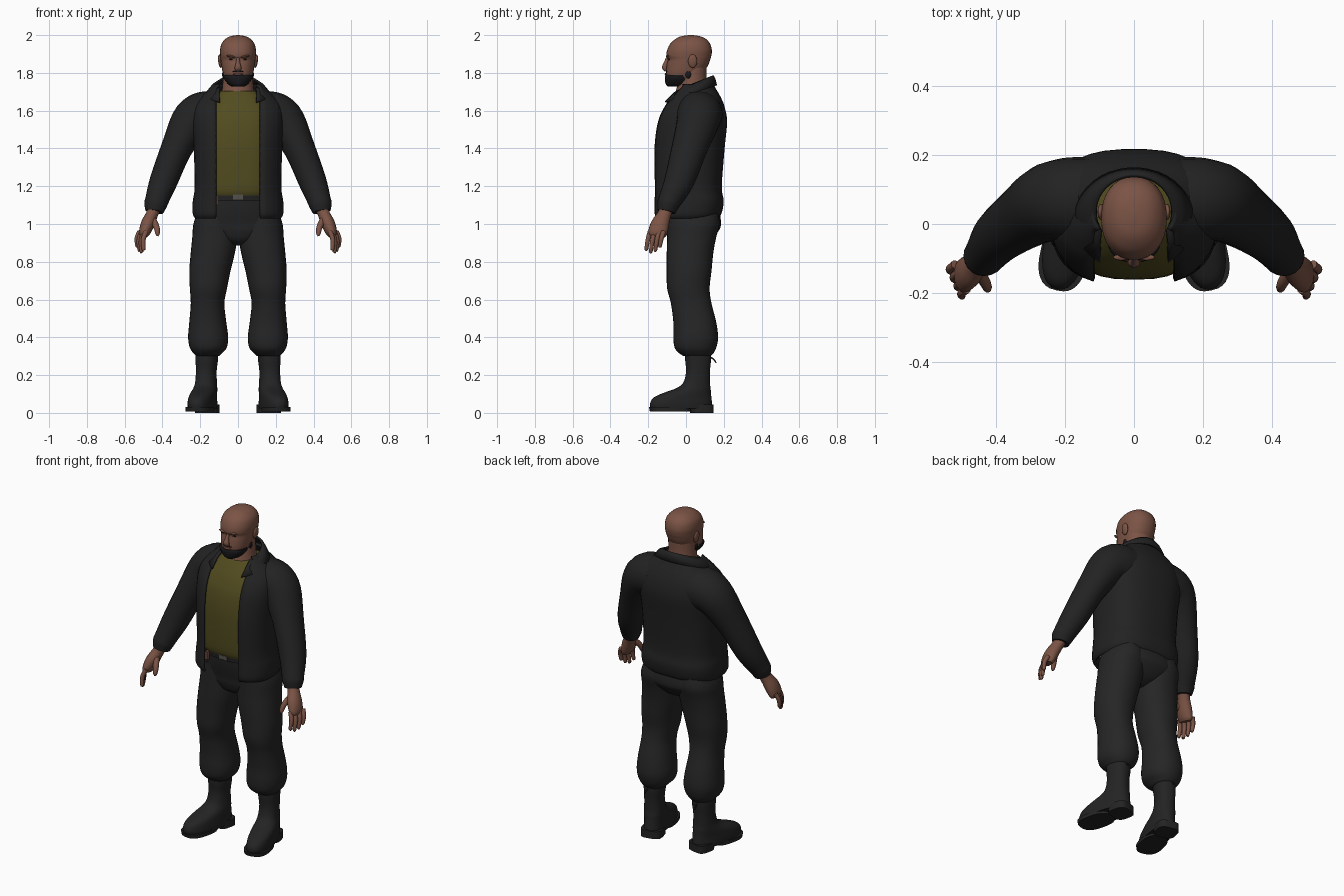
import bpy, bmesh
from math import sin, cos, asin, pi, radians, copysign
from mathutils import Vector, Matrix

if "Cube" in bpy.data.objects:
    bpy.data.objects.remove(bpy.data.objects["Cube"])


def paint(name, r, g, b):
    m = bpy.data.materials.new(name)
    m.use_nodes = True
    m.diffuse_color = (r, g, b, 1)
    bsdf = next(n for n in m.node_tree.nodes if n.type == "BSDF_PRINCIPLED")
    bsdf.inputs["Base Color"].default_value = (r, g, b, 1)
    bsdf.inputs["Roughness"].default_value = 0.8
    return m


SKIN = paint("brown skin", 0.2, 0.088, 0.06)
LIP = paint("dark lip", 0.13, 0.05, 0.04)
JACKET = paint("black jacket cloth", 0.016, 0.016, 0.016)
TROUSER = paint("charcoal trouser cloth", 0.019, 0.019, 0.02)
BOOT = paint("boot leather", 0.017, 0.017, 0.017)
SHIRT = paint("olive shirt cloth", 0.085, 0.072, 0.014)
HAIR = paint("black hair", 0.01, 0.01, 0.012)
METAL = paint("buckle metal", 0.09, 0.08, 0.07)


def finish(name, bm, mat, outward=True):
    if outward:
        bmesh.ops.recalc_face_normals(bm, faces=bm.faces)
    me = bpy.data.meshes.new(name)
    bm.to_mesh(me)
    bm.free()
    me.materials.append(mat)
    ob = bpy.data.objects.new(name, me)
    bpy.context.collection.objects.link(ob)
    bpy.ops.object.select_all(action="DESELECT")
    bpy.context.view_layer.objects.active = ob
    ob.select_set(True)
    bpy.ops.object.shade_smooth_by_angle(angle=radians(50))
    return ob


def smooth_rows(rows, steps=4):
    """Catmull-Rom interpolation of parameter rows."""
    out = []
    for i in range(len(rows) - 1):
        a, b, c, d = (rows[max(0, min(len(rows) - 1, i + k))] for k in (-1, 0, 1, 2))
        for s in range(steps):
            t = s / steps
            out.append([q + 0.5 * t * (r - p + t * (2 * p - 5 * q + 4 * r - w + t * (3 * (q - r) + w - p)))
                        for p, q, r, w in zip(a, b, c, d)])
    return out + [list(rows[-1])]


def loft(name, rings, mat, closed=True, thick=0.0, matrix=None):
    bm = bmesh.new()
    vs = [[bm.verts.new(p) for p in ring] for ring in rings]
    n = len(vs[0])
    for a, b in zip(vs, vs[1:]):
        for i in range(n if closed else n - 1):
            j = (i + 1) % n
            bm.faces.new((a[i], a[j], b[j], b[i]))
    if closed:
        bm.faces.new(vs[0])
        bm.faces.new(vs[-1])
    if matrix:
        bm.transform(matrix)
    ob = finish(name, bm, mat, closed)
    if thick:
        mod = ob.modifiers.new("cloth thickness", "SOLIDIFY")
        mod.thickness = thick
    return ob


def power(v, p):
    return copysign(abs(v) ** (2 / p), v)


def oval(x0, x1, y0, y1, z, p=2.0, gap=None, n=32):
    """Superellipse outline; gap leaves an opening of that half width at the front."""
    cx, cy, rx, ry = (x0 + x1) / 2, (y0 + y1) / 2, (x1 - x0) / 2, (y1 - y0) / 2
    a = asin(min(0.85, gap / rx) ** (p / 2)) if gap else 0
    span = (2 * pi - 2 * a) / (n if gap is None else n - 1)
    return [Vector((cx + rx * power(cos(t), p), cy + ry * power(sin(t), p), z))
            for t in (-pi / 2 + a + span * i for i in range(n))]


def stack(name, rows, mat, p=2.0, gap=None, thick=0.0, matrix=None):
    """Rows are z, x0, x1, y0, y1."""
    rings = [oval(*r[1:], r[0], p, gap) for r in smooth_rows(rows)]
    return loft(name, rings, mat, gap is None, thick, matrix)


def body(name, rows, mat, **kw):
    """Rows are z, half width, front, back."""
    return stack(name, [(z, -w, w, f, b) for z, w, f, b in rows], mat, **kw)


def tube(name, rows, mat, matrix=None, n=20):
    """Rows are x, y, z, upper radius, depth radius along a limb."""
    rows = smooth_rows(rows)
    pts = [Vector(r[:3]) for r in rows]
    rings = []
    for i, r in enumerate(rows):
        d = (pts[min(i + 1, len(pts) - 1)] - pts[max(i - 1, 0)]).normalized()
        v = Vector((0, 1, 0))
        v = (v - d * v.dot(d)).normalized()
        u = d.cross(v)
        rings.append([pts[i] + u * r[3] * cos(2 * pi * k / n) + v * r[4] * sin(2 * pi * k / n)
                      for k in range(n)])
    return loft(name, rings, mat, matrix=matrix)


def blob(name, loc, size, mat, tilt=0.0):
    bm = bmesh.new()
    bmesh.ops.create_uvsphere(bm, u_segments=16, v_segments=10, radius=1)
    bm.transform(Matrix.Translation(loc) @ Matrix.Rotation(tilt, 4, "Y") @ Matrix.Diagonal((*size, 1)))
    return finish(name, bm, mat)


def box(name, loc, size, mat):
    bm = bmesh.new()
    bmesh.ops.create_cube(bm, size=1)
    bm.transform(Matrix.Translation(loc) @ Matrix.Diagonal((*size, 1)))
    return finish(name, bm, mat)


# Head, neck and face
body("head", [(1.732, .035, -.095, -.02), (1.76, .064, -.102, .04), (1.8, .08, -.105, .09),
              (1.84, .088, -.102, .117), (1.87, .092, -.097, .128), (1.89, .094, -.104, .134),
              (1.92, .095, -.1, .137), (1.955, .087, -.083, .127), (1.98, .066, -.055, .105),
              (1.994, .04, -.025, .075), (2.0, .006, .015, .035)], SKIN, p=2.2)
body("neck", [(1.64, .1, -.07, .13), (1.7, .086, -.055, .12), (1.76, .08, -.04, .11),
              (1.84, .078, -.03, .11)], SKIN)
tube("nose", [(0, -.096, 1.878, .008, .01), (0, -.107, 1.85, .012, .012), (0, -.113, 1.828, .018, .014),
              (0, -.106, 1.812, .015, .008)], SKIN)
body("beard", [(1.727, .03, -.095, .0), (1.74, .052, -.107, .025), (1.765, .072, -.112, .03),
               (1.782, .078, -.111, .032), (1.79, .079, -.104, .032)], HAIR, p=2.3)
blob("lips", (0, -.105, 1.793), (.026, .008, .007), LIP)
blob("moustache", (0, -.102, 1.807), (.03, .006, .0035), HAIR)
for s, side in ((1, "left"), (-1, "right")):
    blob(side + "_eye", (s * .036, -.089, 1.872), (.013, .005, .004), HAIR)
    blob(side + "_brow", (s * .036, -.097, 1.887), (.025, .009, .006), SKIN, -s * .2)
    blob(side + "_ear", (s * .095, .035, 1.862), (.01, .024, .036), SKIN, s * .12)
    blob(side + "_sideburn", (s * .076, .012, 1.792), (.008, .015, .022), HAIR)

# Shirt and open jacket
body("shirt", [(1.15, .19, -.142, .14), (1.2, .2, -.155, .15), (1.4, .2, -.162, .16),
               (1.53, .2, -.148, .16), (1.61, .18, -.118, .15), (1.67, .135, -.082, .14),
               (1.705, .105, -.055, .13)], SHIRT, p=2.6)
body("jacket", [(1.03, .228, -.165, .165), (1.055, .24, -.178, .188), (1.12, .24, -.178, .2),
                (1.2, .23, -.178, .19), (1.4, .235, -.18, .205), (1.54, .245, -.16, .218),
                (1.62, .235, -.125, .205), (1.67, .2, -.09, .185), (1.705, .16, -.068, .165),
                (1.74, .12, -.05, .145)], JACKET, p=2.6, gap=.118, thick=.012)
collar = []
for w, f, b, z_front, z_back in ((.175, -.14, .165, 1.64, 1.735), (.14, -.1, .155, 1.685, 1.772),
                                 (.112, -.075, .145, 1.7, 1.788)):
    ring = oval(-w, w, f, b, 0, gap=.1)
    for q in ring:
        q.z = z_front + (z_back - z_front) * (q.y - f) / (b - f)
    collar.append(ring)
loft("collar", collar, JACKET, closed=False, thick=.01)

# Hips and belt
body("hips", [(.885, .03, -.02, .07), (.91, .11, -.075, .125), (.96, .2, -.098, .17),
              (1.0, .228, -.105, .185), (1.08, .21, -.125, .175), (1.16, .185, -.135, .15)],
     TROUSER, p=2.3)
body("belt", [(1.125, .195, -.14, .155), (1.16, .192, -.144, .152)], BOOT, p=2.3)
box("belt_buckle", (0, -.143, 1.143), (.055, .008, .026), METAL)
box("belt_tag", (-.113, -.135, 1.125), (.014, .02, .05), SKIN)

# Limbs, built once per side
for s, side in ((1, "left"), (-1, "right")):
    flip = Matrix.Diagonal((s, 1, 1, 1))
    tube(side + "_sleeve", [(.13, .07, 1.585, .12, .125), (.2, .07, 1.572, .122, .122),
                            (.255, .06, 1.53, .107, .112), (.325, .018, 1.4, .083, .095),
                            (.393, -.035, 1.23, .074, .08), (.43, -.085, 1.125, .062, .062),
                            (.437, -.095, 1.1, .06, .058), (.443, -.103, 1.065, .048, .048)],
         JACKET, flip)
    # Hand with four fingers and a thumb
    tube(side + "_palm", [(.44, -.1, 1.09, .034, .036), (.456, -.115, 1.05, .032, .036),
                          (.478, -.137, 1.0, .036, .048), (.495, -.15, .955, .03, .05),
                          (.5, -.154, .935, .02, .042)], SKIN, flip)
    for k, (name, reach) in enumerate((("index", .088), ("middle", .1), ("ring", .092), ("little", .072))):
        x, y = .487 + k * .011, -.19 + k * .024
        tube(f"{side}_{name}_finger",
             [(x, y, .96, .013, .013), (x + .015, y - .012, .96 - reach * .5, .0125, .0125),
              (x + .013, y - .02, .955 - reach, .01, .01), (x + .012, y - .021, .948 - reach, .004, .004)],
             SKIN, flip, 10)
    tube(side + "_thumb", [(.455, -.135, 1.03, .018, .018), (.432, -.172, .985, .016, .016),
                           (.426, -.188, .95, .012, .012), (.427, -.191, .936, .005, .005)], SKIN, flip, 10)
    # Baggy trouser leg gathered into the boot
    stack(side + "_trouser_leg", [(.3, .1, .22, -.01, .13), (.315, .085, .235, -.035, .145),
                                  (.345, .06, .255, -.06, .16), (.4, .052, .264, -.067, .17),
                                  (.48, .062, .258, -.067, .16), (.58, .072, .25, -.08, .135),
                                  (.66, .058, .255, -.1, .125), (.75, .04, .258, -.102, .135),
                                  (.85, .016, .25, -.102, .145), (.93, .004, .242, -.1, .16),
                                  (1.0, .004, .236, -.1, .178), (1.06, .02, .215, -.1, .17)],
          TROUSER, p=2.2, matrix=flip)
    # Boot turned outward about the ankle
    pivot = Vector((.165, .07, 0))
    turn = flip @ Matrix.Translation(pivot) @ Matrix.Rotation(radians(13), 4, "Z") @ Matrix.Translation(-pivot)
    stack(side + "_boot", [(.022, .098, .232, -.193, .135), (.05, .098, .234, -.196, .138),
                           (.08, .1, .232, -.178, .135), (.105, .102, .23, -.125, .132),
                           (.13, .106, .226, -.055, .13), (.16, .11, .222, -.015, .126),
                           (.22, .113, .22, .0, .126), (.28, .106, .222, -.004, .132),
                           (.33, .106, .222, -.004, .132)], BOOT, p=2.3, matrix=turn)
    stack(side + "_boot_sole", [(.008, .094, .236, -.195, .02), (.03, .094, .236, -.2, .02)],
          BOOT, p=2.6, matrix=turn)
    stack(side + "_boot_heel", [(0, .104, .228, .025, .142), (.045, .104, .228, .02, .142)],
          BOOT, p=3.5, matrix=turn)
    tube(side + "_boot_lace", [(.165, .12, .3, .004, .004), (.168, .145, .285, .004, .004),
                               (.17, .16, .265, .003, .003)], BOOT, flip, 8)
